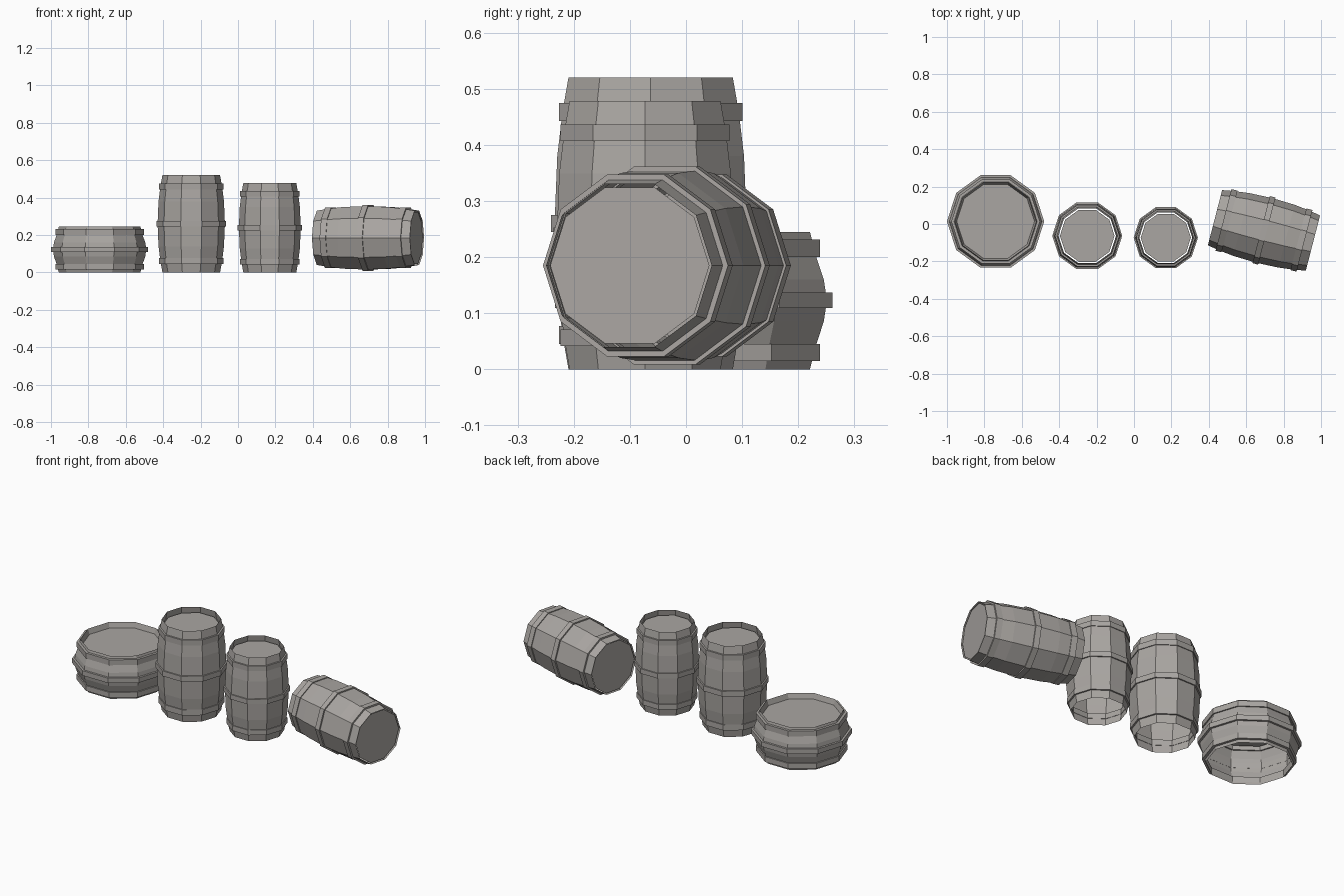
import bpy, bmesh, math
from mathutils import Matrix

if "Cube" in bpy.data.objects:
    bpy.data.objects.remove(bpy.data.objects["Cube"])

SIDES = 10
wood = bpy.data.materials.new("weathered_grey")
wood.diffuse_color = (0.40, 0.38, 0.36, 1)
wood.use_nodes = True
wood.node_tree.nodes["Principled BSDF"].inputs["Base Color"].default_value = wood.diffuse_color


def lathe(bm, profile, closed=False):
    """Revolve (radius, height) points into a ten-sided shell."""
    rings = [[bm.verts.new((r * math.cos(2 * math.pi * i / SIDES),
                            r * math.sin(2 * math.pi * i / SIDES), z))
              for i in range(SIDES)] for r, z in profile]
    pairs = list(zip(rings, rings[1:]))
    if closed:
        pairs.append((rings[-1], rings[0]))
    for a, b in pairs:
        for i in range(SIDES):
            j = (i + 1) % SIDES
            bm.faces.new((a[i], a[j], b[j], b[i]))
    return rings


def make(name, matrix, build):
    bm = bmesh.new()
    build(bm)
    bm.transform(matrix)
    mesh = bpy.data.meshes.new(name)
    bm.to_mesh(mesh)
    bm.free()
    mesh.materials.append(wood)
    bpy.context.collection.objects.link(bpy.data.objects.new(name, mesh))


def barrel(name, matrix, staves, hoops, lids):
    make(name + "_staves", matrix, lambda bm: lathe(bm, staves))
    # iron bands: (inner radius, outer radius, bottom, top)
    for i, (r0, r1, z0, z1) in enumerate(hoops):
        make(f"{name}_hoop_{i + 1}", matrix, lambda bm: lathe(
            bm, [(r0, z0), (r1, z0), (r1, z1), (r0, z1)], True))

    # flat end discs: (radius, height, facing up)
    for i, (r, z, up) in enumerate(lids):
        def disc(bm):
            ring = lathe(bm, [(r, z)])[0]
            bm.faces.new(ring if up else ring[::-1])
        make(f"{name}_lid_{i + 1}", matrix, disc)


# Shared tall barrel shape
H = 0.52
staves = [(0.154, 0), (0.165, 0.06), (0.175, 0.14), (0.180, 0.26),
          (0.175, 0.38), (0.165, 0.46), (0.154, H)]
hoops = [(0.160, 0.172, 0.045, 0.077), (0.176, 0.187, 0.245, 0.275),
         (0.160, 0.172, 0.443, 0.475)]

# Standing barrels, open underneath, with a sunken lid
barrel("large_barrel", Matrix.Translation((-0.25, -0.063, 0)),
       staves, hoops, [(0.146, 0.49, True)])
barrel("small_barrel", Matrix.Translation((0.17, -0.073, 0)) @ Matrix.Scale(0.919, 4),
       staves, hoops, [(0.146, 0.49, True)])

# Lying barrel, closed at both ends
lying = (Matrix.Translation((0.695, -0.034, 0.185))
         @ Matrix.Rotation(math.radians(-14.5), 4, 'Z')
         @ Matrix.Rotation(math.radians(90), 4, 'Y')
         @ Matrix.Rotation(math.radians(90), 4, 'Z')
         @ Matrix.Diagonal((0.99, 0.99, 1.04, 1))
         @ Matrix.Translation((0, 0, -H / 2)))
barrel("lying_barrel", lying, staves, hoops,
       [(0.148, 0.006, False), (0.148, H - 0.006, True)])

# Low wide tub, with an inner lip down to its lid
barrel("tub", Matrix.Translation((-0.74, 0.0135, 0)),
       [(0.218, 0), (0.230, 0.045), (0.244, 0.085), (0.250, 0.123),
        (0.244, 0.16), (0.230, 0.20), (0.218, 0.245), (0.208, 0.215)],
       [(0.222, 0.237, 0.015, 0.045), (0.247, 0.260, 0.109, 0.137),
        (0.222, 0.237, 0.20, 0.231)],
       [(0.208, 0.215, True)])
